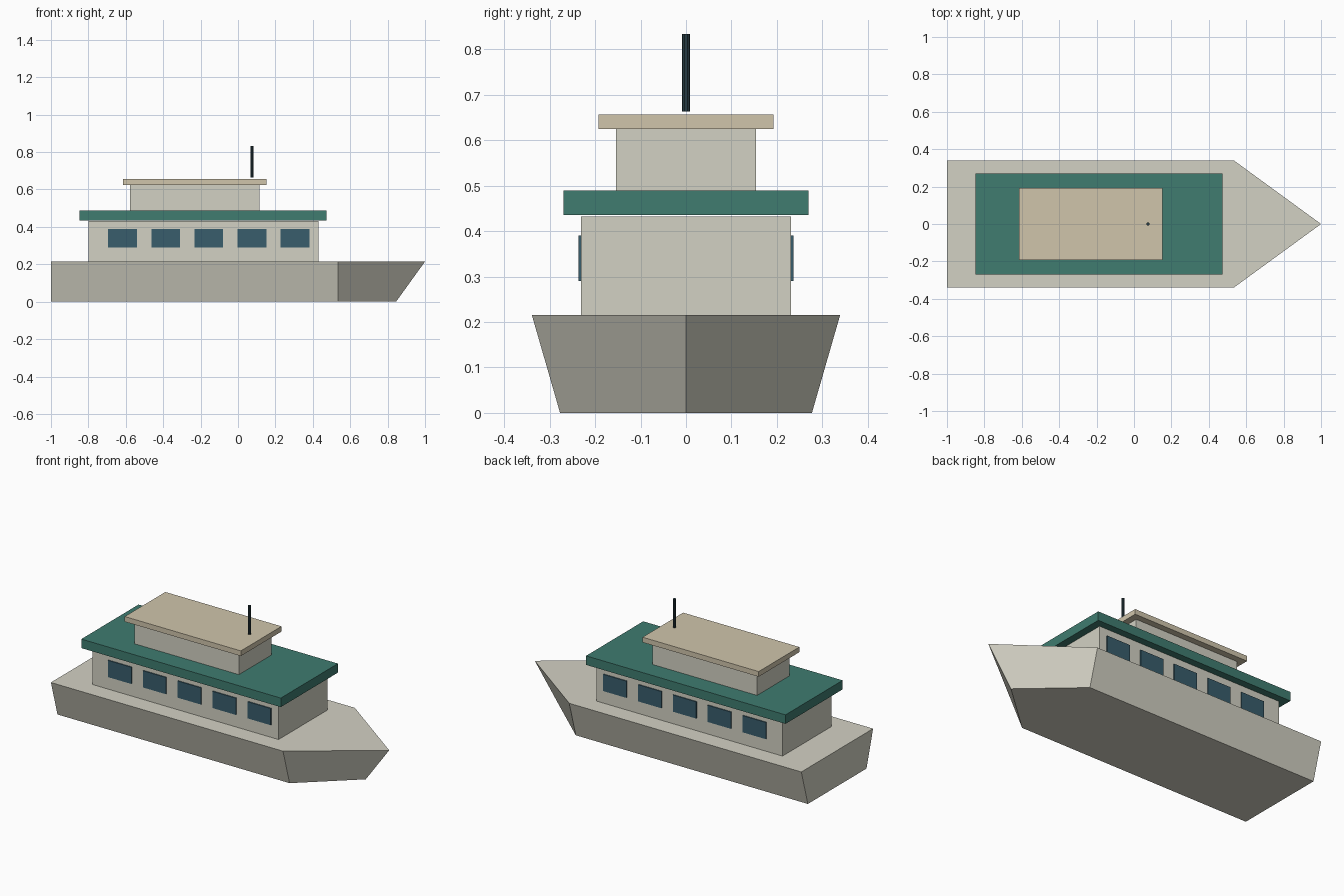
import bpy, bmesh

if "Cube" in bpy.data.objects:
    bpy.data.objects.remove(bpy.data.objects["Cube"])

def paint(obj, mat):
    obj.data.materials.append(mat)
    return obj

def material(name, rgb):
    m = bpy.data.materials.new(name)
    m.diffuse_color = (*rgb, 1)
    m.use_nodes = True
    m.node_tree.nodes["Principled BSDF"].inputs["Base Color"].default_value = m.diffuse_color
    return m

CREAM = material("cream_paint", (0.65, 0.64, 0.55))
GREEN = material("green_roof_paint", (0.05, 0.20, 0.16))
TAN = material("tan_roof_paint", (0.63, 0.56, 0.41))
GLASS = material("window_glass", (0.04, 0.11, 0.15))
DARK = material("dark_metal", (0.02, 0.045, 0.055))

def box(name, x, y, z, mat):
    """Box from (min, max) ranges."""
    bpy.ops.mesh.primitive_cube_add(size=1, location=[sum(r) / 2 for r in (x, y, z)])
    o = bpy.context.object
    o.name = name
    o.scale = [r[1] - r[0] for r in (x, y, z)]
    bpy.ops.object.transform_apply(location=False, rotation=False, scale=True)
    return paint(o, mat)

# Hull: pointed outline lofted from the bottom up to the wider deck
def outline(bm, half_width, tip, z):
    pts = [(-1, -half_width), (0.535, -half_width), (tip, 0),
           (0.535, half_width), (-1, half_width)]
    return [bm.verts.new((x, y, z)) for x, y in pts]

bm = bmesh.new()
low = outline(bm, 0.277, 0.845, 0)
high = outline(bm, 0.339, 1.0, 0.215)
bm.faces.new(low[::-1])
bm.faces.new(high)
for i in range(5):
    j = (i + 1) % 5
    bm.faces.new((low[i], low[j], high[j], high[i]))
mesh = bpy.data.meshes.new("hull")
bm.to_mesh(mesh)
bm.free()
hull = bpy.data.objects.new("hull", mesh)
bpy.context.collection.objects.link(hull)
paint(hull, CREAM)

# Two cabin levels with overhanging roofs
box("main_cabin", (-0.80, 0.43), (-0.231, 0.231), (0.215, 0.432), CREAM)
box("main_roof", (-0.847, 0.472), (-0.27, 0.27), (0.435, 0.489), GREEN)
box("upper_cabin", (-0.578, 0.114), (-0.154, 0.154), (0.489, 0.625), CREAM)
box("upper_roof", (-0.615, 0.153), (-0.192, 0.192), (0.625, 0.656), TAN)

# Five windows along each side
for side, s in (("front", -1), ("back", 1)):
    for i in range(5):
        cx = -0.617 + i * 0.2305
        box(f"window_{side}_{i + 1}", (cx - 0.077, cx + 0.077),
            sorted((s * 0.225, s * 0.237)), (0.29, 0.39), GLASS)

# Mast
bpy.ops.mesh.primitive_cylinder_add(vertices=10, radius=0.009, depth=0.17,
                                    location=(0.075, 0, 0.748))
mast = bpy.context.object
mast.name = "mast"
paint(mast, DARK)
